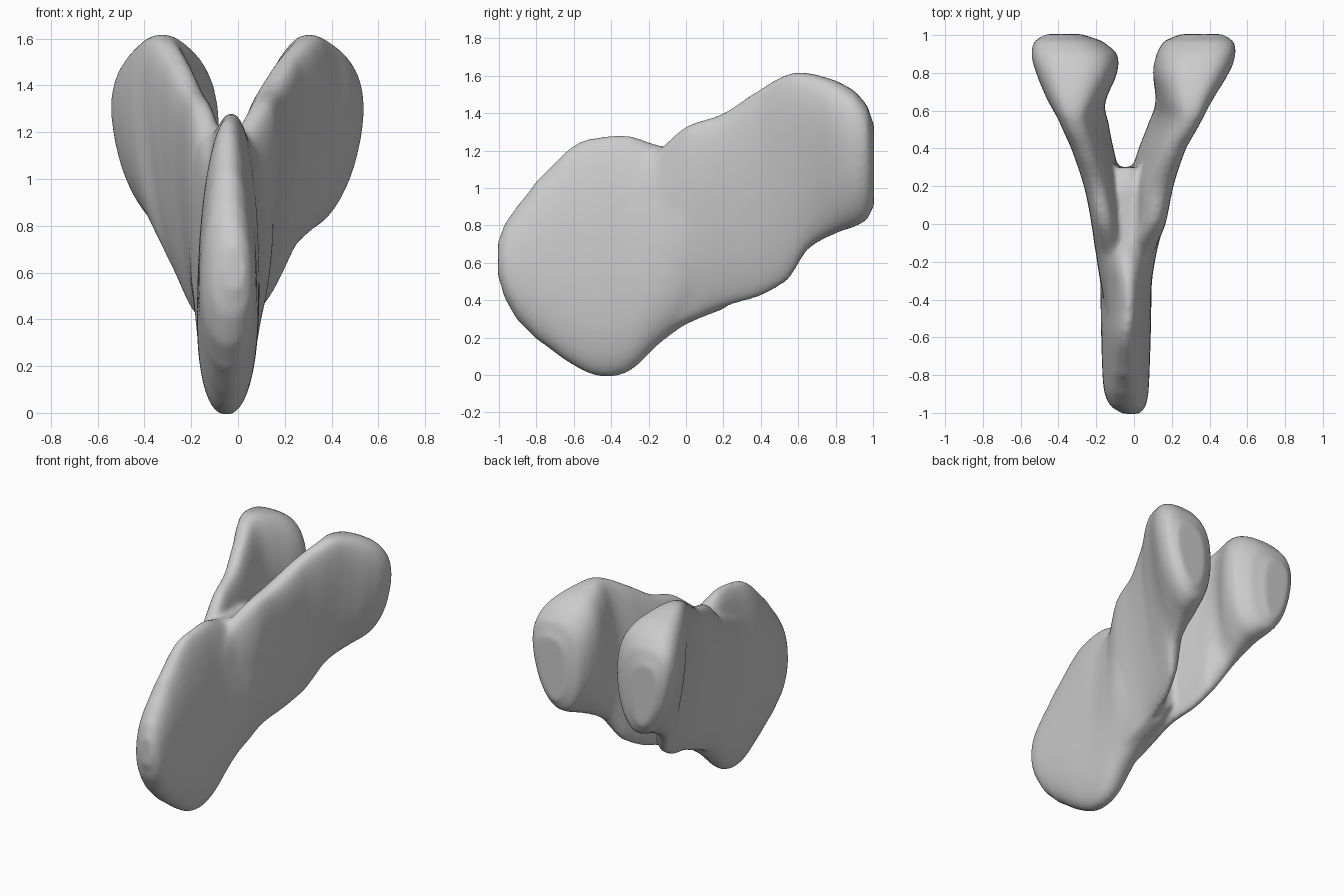
import bpy, bmesh, math

N = 40


def power(v, e):
    return math.copysign(abs(v) ** e, v)


def refine(rows, steps=4):
    """Smooth in-between sections, Catmull-Rom."""
    out = []
    for k in range(len(rows) - 1):
        p0, p1 = rows[max(k - 1, 0)], rows[k]
        p2, p3 = rows[k + 1], rows[min(k + 2, len(rows) - 1)]
        for n in range(steps):
            t = n / steps
            row = [b + 0.5 * t * (c - a + t * (2 * a - 5 * b + 4 * c - d + t * (3 * (b - c) + d - a)))
                   for a, b, c, d in zip(p0, p1, p2, p3)]
            row[0] = p1[0] + (p2[0] - p1[0]) * t
            out.append(row)
    return out + [rows[-1]]


def loft(bm, sections, mirror=1, top=0.9):
    """Skin egg-shaped rings: (y, x min, x max, z bottom, z top, lean, egg); low top = square shoulders."""
    rings = []
    for y, x0, x1, zb, zt, lean, egg in refine(sections):
        ring = []
        for i in range(N):
            a = 2 * math.pi * i / N
            s = power(math.sin(a), 0.9)
            c = power(math.cos(a), top if s > 0 else 0.9)
            x = (x0 + x1) / 2 + (x1 - x0) / 2 * c * (1 + egg * s) + lean * s
            ring.append(bm.verts.new((mirror * x, y, (zb + zt) / 2 + (zt - zb) / 2 * s)))
        rings.append(ring)
    faces = []
    for a, b in zip(rings, rings[1:]):
        for i in range(N):
            j = (i + 1) % N
            faces.append(bm.faces.new((a[i], a[j], b[j], b[i])))
    faces += [bm.faces.new(rings[0]), bm.faces.new(rings[-1])]
    bmesh.ops.recalc_face_normals(bm, faces=faces)


bm = bmesh.new()

# Front blade, rounded nose to the floor of the fork
loft(bm, [
    (-1.005, -0.06, 0.03, 0.52, 0.72, 0, -0.1),
    (-0.97, -0.12, 0.06, 0.41, 0.81, 0, -0.1),
    (-0.90, -0.155, 0.075, 0.29, 0.91, 0, -0.1),
    (-0.80, -0.165, 0.08, 0.19, 1.04, 0, -0.15),
    (-0.60, -0.17, 0.085, 0.05, 1.23, 0, -0.2),
    (-0.45, -0.17, 0.09, -0.01, 1.275, 0.01, -0.2),
    (-0.30, -0.175, 0.095, 0.02, 1.28, 0.01, -0.15),
    (-0.15, -0.20, 0.12, 0.16, 1.23, 0, 0),
    (0.00, -0.21, 0.15, 0.27, 1.21, 0, 0.15),
    (0.20, -0.19, 0.12, 0.35, 1.20, 0, 0.15),
    (0.30, -0.13, 0.06, 0.42, 1.17, 0, 0.1),
])

# Right wing
loft(bm, [
    (-0.50, -0.06, 0.06, 0.25, 1.05, 0, 0),
    (-0.16, -0.08, 0.105, 0.22, 1.19, 0.01, 0),
    (0.00, -0.03, 0.15, 0.28, 1.33, 0.04, 0.1),
    (0.20, -0.02, 0.18, 0.36, 1.40, 0.06, 0.1),
    (0.40, 0.05, 0.235, 0.42, 1.53, 0.075, 0.1),
    (0.55, 0.11, 0.31, 0.51, 1.61, 0.085, 0.15),
    (0.65, 0.12, 0.38, 0.67, 1.615, 0.06, 0.2),
    (0.80, 0.10, 0.48, 0.755, 1.575, 0.04, 0.2),
    (0.90, 0.12, 0.52, 0.79, 1.52, 0.03, 0.2),
    (0.97, 0.16, 0.51, 0.83, 1.44, 0.03, 0.2),
    (1.005, 0.24, 0.46, 0.90, 1.34, 0.02, 0.2),
], 1, 0.7)

# Left wing, set slightly further out at its root
loft(bm, [
    (-0.50, 0.04, 0.15, 0.25, 1.05, 0, 0),
    (-0.16, 0.02, 0.20, 0.22, 1.19, 0.01, 0),
    (0.00, 0.05, 0.22, 0.28, 1.33, 0.02, 0.05),
    (0.20, 0.07, 0.25, 0.36, 1.40, 0.04, 0.05),
    (0.40, 0.12, 0.31, 0.42, 1.53, 0.05, 0.08),
    (0.55, 0.15, 0.37, 0.51, 1.61, 0.06, 0.12),
    (0.65, 0.15, 0.44, 0.67, 1.615, 0.03, 0.2),
    (0.80, 0.09, 0.50, 0.755, 1.575, 0.03, 0.2),
    (0.90, 0.09, 0.525, 0.79, 1.52, 0.03, 0.2),
    (0.97, 0.17, 0.51, 0.83, 1.44, 0.03, 0.2),
    (1.005, 0.27, 0.46, 0.90, 1.34, 0.02, 0.2),
], -1, 0.7)

mesh = bpy.data.meshes.new("forked_bone")
bm.to_mesh(mesh)
bm.free()
bone = bpy.data.objects.new("forked_bone", mesh)
bpy.context.collection.objects.link(bone)

# Fuse the parts into one smooth skin
remesh = bone.modifiers.new("fuse", 'REMESH')
remesh.mode = 'VOXEL'
remesh.voxel_size = 0.015
remesh.use_smooth_shade = True
smooth = bone.modifiers.new("soften", 'SMOOTH')
smooth.factor = 0.5
smooth.iterations = 14
